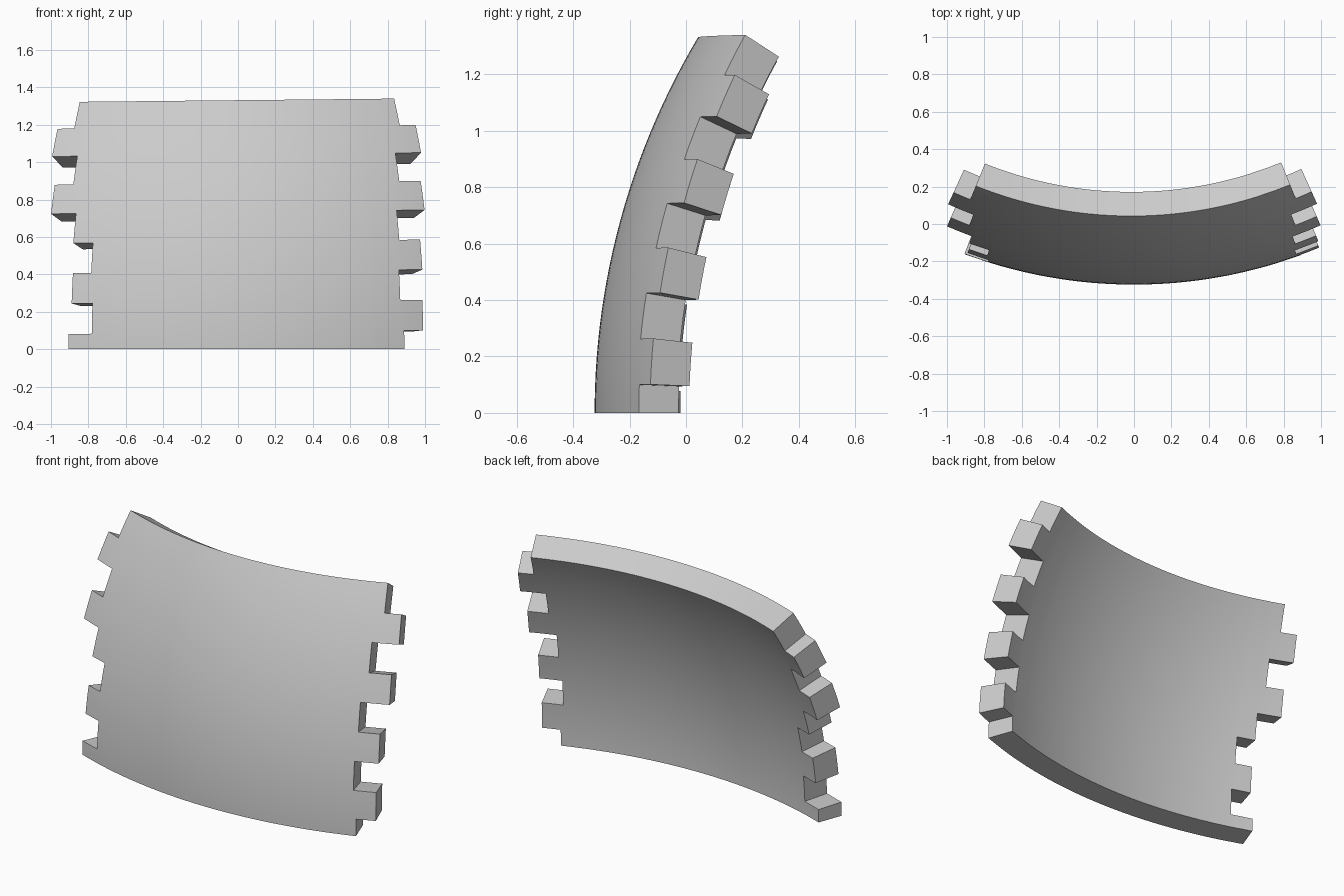
import bpy, bmesh
from math import radians, sin, cos
from mathutils import Vector

if "Cube" in bpy.data.objects:
    bpy.data.objects.remove(bpy.data.objects["Cube"])

OUTER, THICK = 2.6, 0.15
CENTRE = Vector((0, 2.276, 0))
ROW, FIRST, SUB = 3.6, 2.0, 3      # course height, first joint, rings per course

# Left and right end angle of each brick course, bottom to top
COURSES = [(-20.4, 20.0), (-17.5, 22.4), (-20.1, 19.6), (-17.8, 22.6), (-20.3, 19.9),
           (-23.6, 23.6), (-21.1, 20.7), (-24.6, 24.3), (-22.2, 22.0)]


def joint(k, turn):
    """Elevation of the joint under course k; joints climb in a slow spiral."""
    return 0 if k == 0 else FIRST + ROW * (k - 1) + turn * ROW / 360


def on_dome(turn, lift):
    t, e = radians(turn), radians(lift)
    return CENTRE + OUTER * Vector((cos(e) * sin(t), -cos(e) * cos(t), sin(e)))


# Outer skin: grid of cells kept only between the ends of each course
ends = {a for pair in COURSES for a in pair}
turns = sorted(ends | {float(a) for a in range(-17, 18)})
bm = bmesh.new()
grid = {}


def vert(i, ring):
    if (i, ring) not in grid:
        k, part = divmod(ring, SUB)
        low, high = joint(k, turns[i]), joint(k + 1, turns[i])
        grid[i, ring] = bm.verts.new(on_dome(turns[i], low + (high - low) * part / SUB))
    return grid[i, ring]


for k, (start, stop) in enumerate(COURSES):
    for i in range(len(turns) - 1):
        if start <= turns[i] < stop:
            for r in range(k * SUB, (k + 1) * SUB):
                bm.faces.new((vert(i, r), vert(i + 1, r), vert(i + 1, r + 1), vert(i, r + 1)))

# Thickness: extrude the skin towards the dome centre
made = bmesh.ops.extrude_face_region(bm, geom=bm.faces[:], use_keep_orig=True)["geom"]
for v in (g for g in made if isinstance(g, bmesh.types.BMVert)):
    v.co = CENTRE + (v.co - CENTRE) * (1 - THICK / OUTER)
bmesh.ops.recalc_face_normals(bm, faces=bm.faces[:])

mesh = bpy.data.meshes.new("dome_wall_panel")
bm.to_mesh(mesh)
bm.free()
panel = bpy.data.objects.new("dome_wall_panel", mesh)
bpy.context.collection.objects.link(panel)

# Plain grey material
grey = bpy.data.materials.new("light_grey")
grey.use_nodes = True
colour = (0.6, 0.6, 0.6, 1)
grey.diffuse_color = colour
grey.node_tree.nodes["Principled BSDF"].inputs["Base Color"].default_value = colour
mesh.materials.append(grey)

bpy.ops.object.select_all(action="DESELECT")
panel.select_set(True)
bpy.context.view_layer.objects.active = panel
bpy.ops.object.shade_smooth_by_angle(angle=radians(30))
